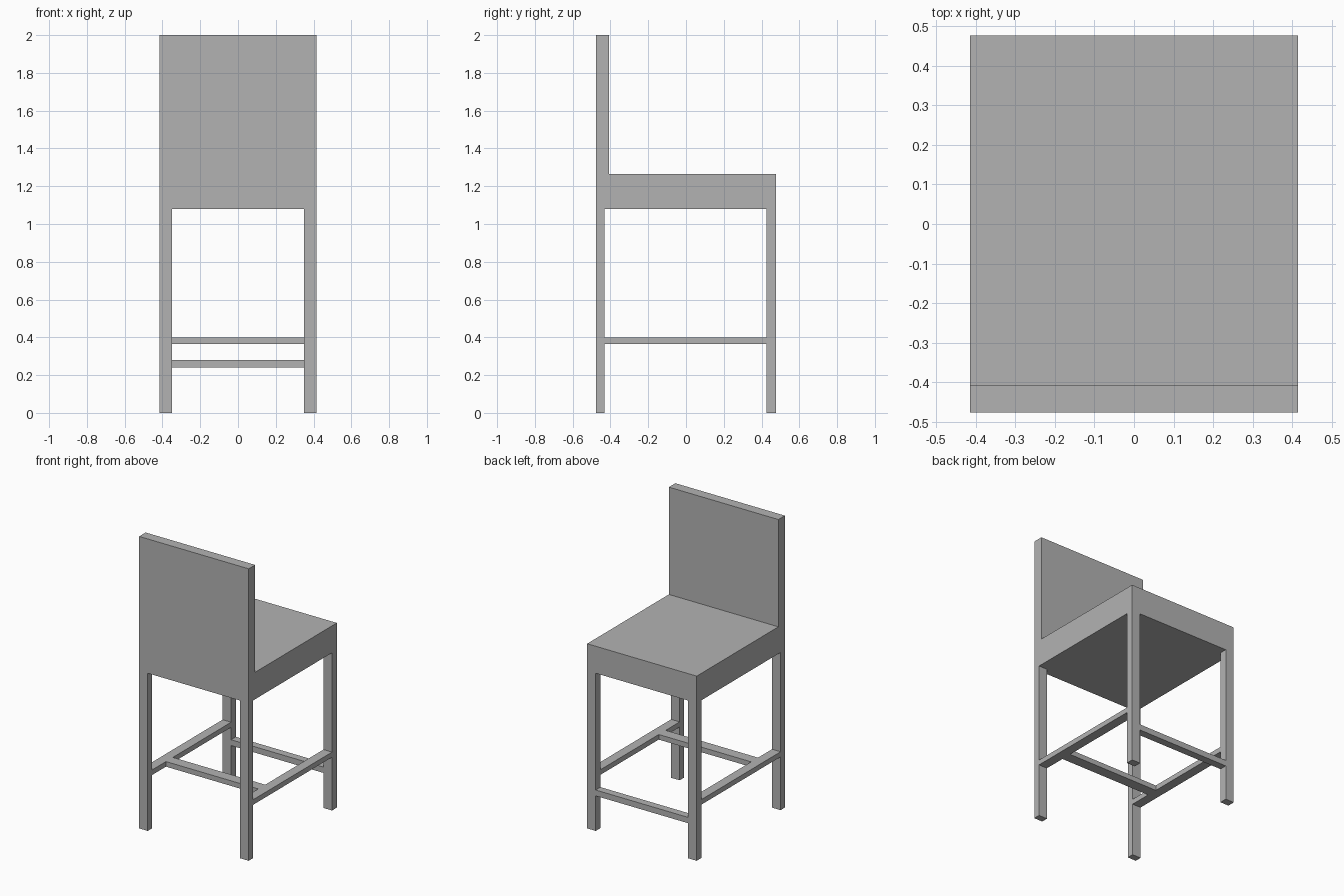
import bpy
import bmesh

default = bpy.data.objects.get("Cube")
if default:
    bpy.data.objects.remove(default, do_unlink=True)

grey = bpy.data.materials.new("plain grey")
grey.use_nodes = True
GREY = (0.45, 0.45, 0.45, 1)
grey.diffuse_color = GREY
grey.node_tree.nodes["Principled BSDF"].inputs["Base Color"].default_value = GREY


def box(name, xs, ys, zs):
    """Sharp-edged block spanning the given ranges."""
    bm = bmesh.new()
    bmesh.ops.create_cube(bm, size=1)
    for v in bm.verts:
        v.co = [r[0] if c < 0 else r[1] for c, r in zip(v.co, (xs, ys, zs))]
    mesh = bpy.data.meshes.new(name)
    bm.to_mesh(mesh)
    bm.free()
    mesh.materials.append(grey)
    obj = bpy.data.objects.new(name, mesh)
    bpy.context.collection.objects.link(obj)
    return obj


HALF_W, HALF_D = 0.415, 0.477     # outer half width and depth
INNER_X = 0.35                    # inner face of the legs
REST_LEG_Y, FREE_LEG_Y = -0.431, 0.425
SEAT_Z, TOP_Z = 1.08, 1.265
RAIL_Z = (0.365, 0.4)

# Seat block and upright backrest
box("seat", (-HALF_W, HALF_W), (-HALF_D, HALF_D), (SEAT_Z, TOP_Z))
box("backrest", (-HALF_W, HALF_W), (-HALF_D, -0.407), (TOP_Z, 2))

# Legs and side rails, one set per side
for side, xs in (("left", (INNER_X, HALF_W)), ("right", (-HALF_W, -INNER_X))):
    box(f"front_leg_{side}", xs, (-HALF_D, REST_LEG_Y), (0, SEAT_Z))
    box(f"back_leg_{side}", xs, (FREE_LEG_Y, HALF_D), (0, SEAT_Z))
    box(f"side_rail_{side}", xs, (REST_LEG_Y, FREE_LEG_Y), RAIL_Z)

# Cross rail between the side rails, and the lower footrest rail
box("cross_rail", (-INNER_X, INNER_X), (-0.28, -0.205), RAIL_Z)
box("footrest_rail", (-INNER_X, INNER_X), (FREE_LEG_Y, HALF_D), (0.24, 0.28))
